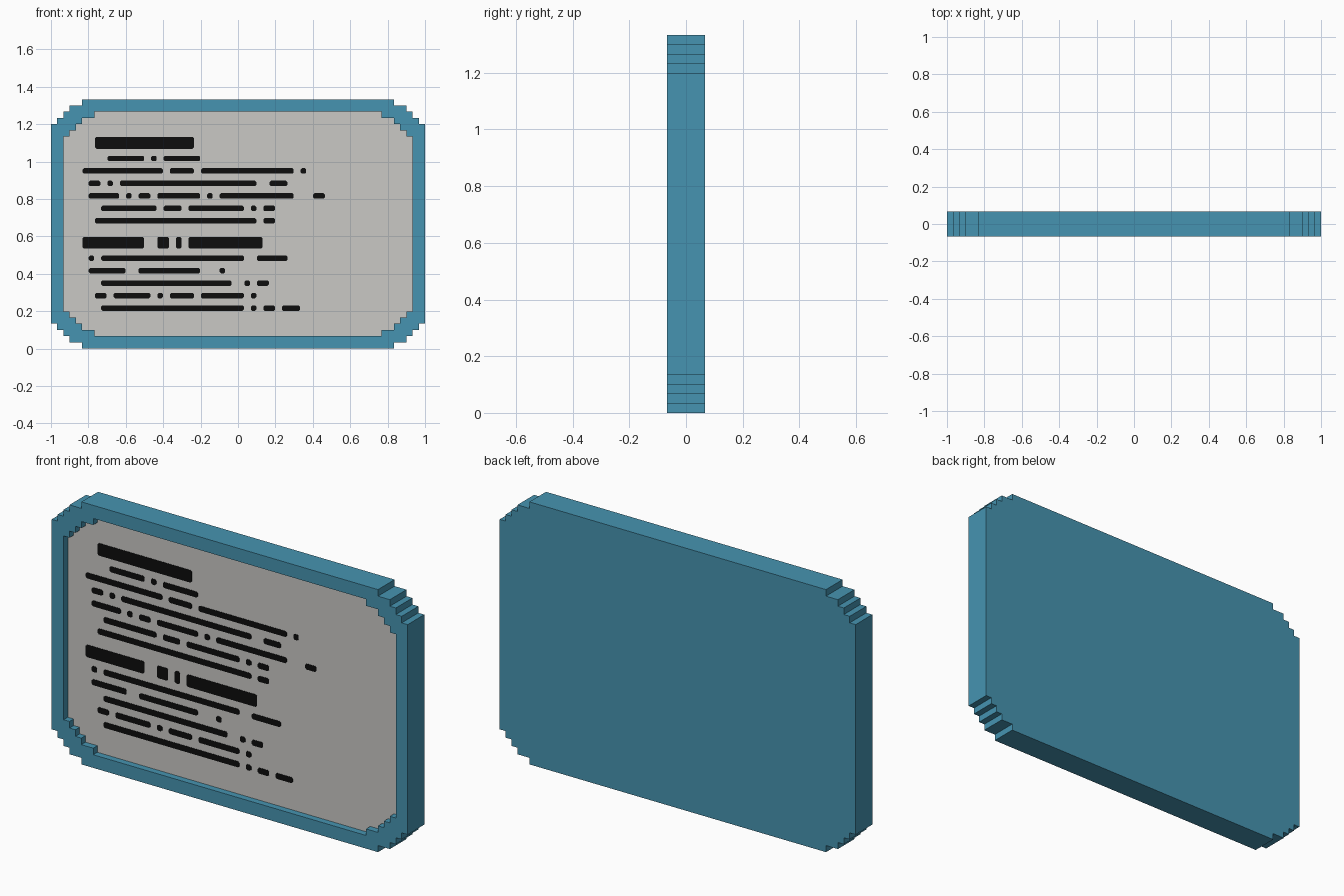
import bpy, bmesh

if "Cube" in bpy.data.objects:
    bpy.data.objects.remove(bpy.data.objects["Cube"])

U = 1 / 30            # one grid cell of the stepped design
FRONT, BACK = -2 * U, 2 * U
SCREEN_Y = -U         # recessed screen plane


def material(name, rgb):
    m = bpy.data.materials.new(name)
    m.diffuse_color = (*rgb, 1)
    m.use_nodes = True
    m.node_tree.nodes["Principled BSDF"].inputs["Base Color"].default_value = m.diffuse_color
    return m


blue = material("frame blue", (0.061, 0.296, 0.440))
grey = material("screen grey", (0.585, 0.578, 0.560))
black = material("bar black", (0.004, 0.004, 0.004))


def outline(inset):
    """Rectangle with stepped corners, moved inward by whole cells."""
    quarter = [(30, 0), (30, 16), (29, 16), (29, 17), (28, 17), (28, 18),
               (27, 18), (27, 19), (25, 19), (25, 20)][1:]
    quarter = [(x - inset, z - inset) for x, z in quarter]
    right = [(x, -z) for x, z in reversed(quarter)] + quarter
    loop = right + [(-x, -z) for x, z in right]
    return [(x * U, (z + 20) * U) for x, z in loop]


def ring(bm, pts, y):
    return [bm.verts.new((x, y, z)) for x, z in pts]


def bridge(bm, a, b):
    n = len(a)
    for i in range(n):
        j = (i + 1) % n
        bm.faces.new((a[i], a[j], b[j], b[i]))


def finish(bm, name, mat):
    me = bpy.data.meshes.new(name)
    bm.to_mesh(me)
    bm.free()
    me.materials.append(mat)
    ob = bpy.data.objects.new(name, me)
    bpy.context.collection.objects.link(ob)
    return ob


# Frame: closed back, stepped sides, front rim and recess walls
bm = bmesh.new()
back = ring(bm, outline(0), BACK)
front = ring(bm, outline(0), FRONT)
rim = ring(bm, outline(2), FRONT)
floor = ring(bm, outline(2), SCREEN_Y)
bm.faces.new(back)
bridge(bm, back, front)
bridge(bm, front, rim)
bridge(bm, rim, floor)
screen_face = bm.faces.new(floor)
bmesh.ops.recalc_face_normals(bm, faces=bm.faces)
screen_face.material_index = 1      # recess floor is the screen
frame = finish(bm, "frame_and_screen", blue)
frame.data.materials.append(grey)

# Dark bars: (bottom cell, height in cells, [start, end, start, end, ...])
rows = [
    (32, 2, [-23, -7]),
    (30, 1, [-21, -15, -14, -13, -12, -6]),
    (28, 1, [-25, -12, -11, -7, -6, 9, 10, 11]),
    (26, 1, [-24, -22, -21, -20, -19, 3, 5, 8]),
    (24, 1, [-24, -19, -18, -17, -16, -14, -13, -6, -5, -4, -3, 9, 12, 14]),
    (22, 1, [-22, -13, -12, -9, -8, 1, 2, 3, 4, 6]),
    (20, 1, [-23, 3, 4, 6]),
    (16, 2, [-25, -15, -13, -11, -10, -9, -8, 4]),
    (14, 1, [-24, -23, -22, 1, 3, 8]),
    (12, 1, [-24, -18, -16, -6, -3, -2]),
    (10, 1, [-22, -1, 1, 2, 3, 5]),
    (8, 1, [-23, -21, -20, -14, -13, -12, -11, -7, -6, 1, 2, 3]),
    (6, 1, [-22, 1, 2, 3, 4, 6, 7, 10]),
]


def add_bar(bm, x0, x1, z0, z1, gap=0.002, c=0.007):
    """Thin plate with clipped corners lying on the screen."""
    x0, x1, z0, z1 = x0 + gap, x1 - gap, z0 + gap, z1 - gap
    pts = [(x0 + c, z0), (x1 - c, z0), (x1, z0 + c), (x1, z1 - c),
           (x1 - c, z1), (x0 + c, z1), (x0, z1 - c), (x0, z0 + c)]
    a, b = ring(bm, pts, SCREEN_Y), ring(bm, pts, SCREEN_Y - 0.002)
    bm.faces.new(b)
    bridge(bm, a, b)


bm = bmesh.new()
for z, h, xs in rows:
    for x0, x1 in zip(xs[::2], xs[1::2]):
        add_bar(bm, x0 * U, x1 * U, z * U, (z + h) * U)
bmesh.ops.recalc_face_normals(bm, faces=bm.faces)
finish(bm, "screen_bars", black)
